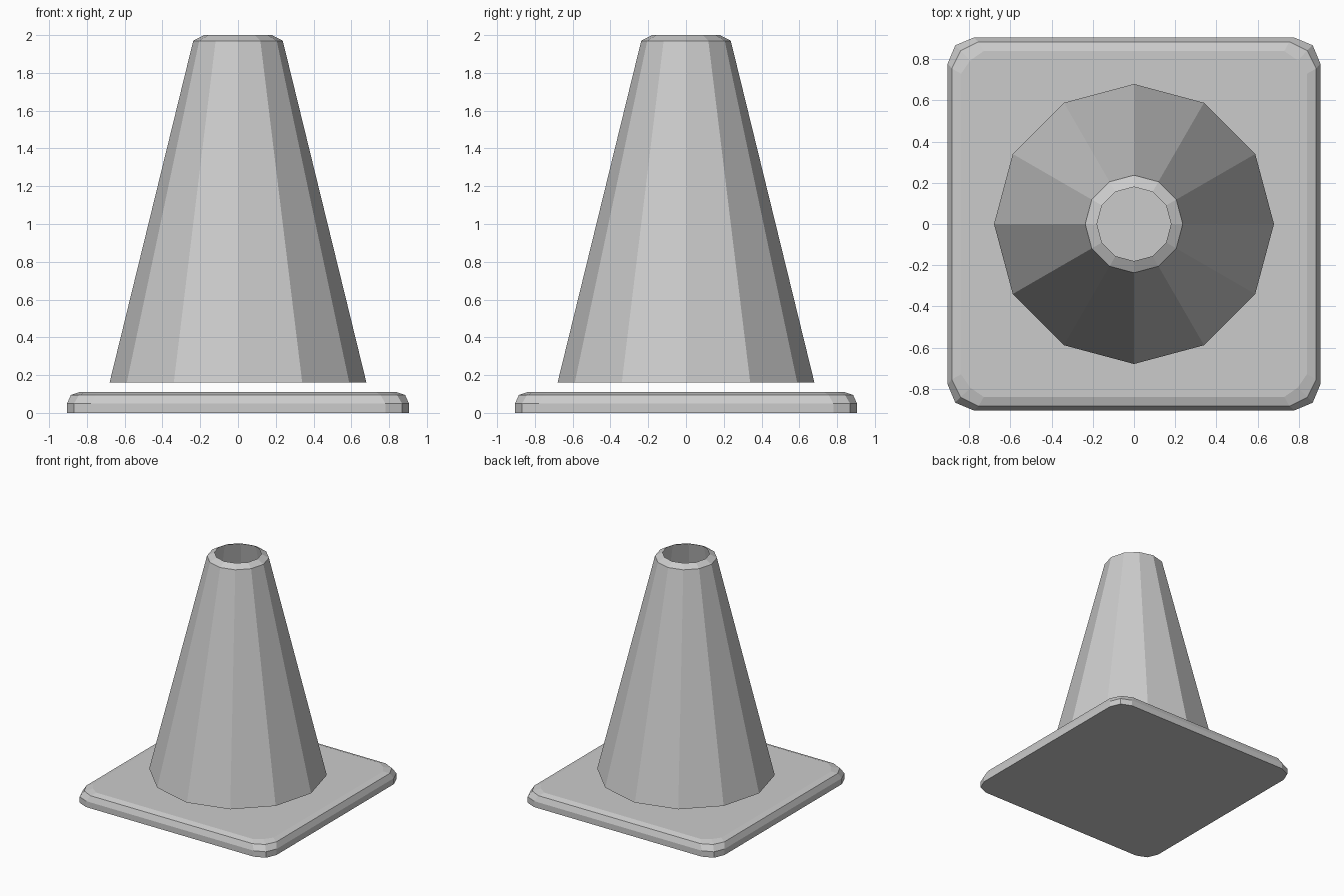
import bpy, bmesh
from math import cos, sin, pi

cube = bpy.data.objects.get("Cube")
if cube:
    bpy.data.objects.remove(cube, do_unlink=True)

grey = bpy.data.materials.new("plain grey")
grey.use_nodes = True
colour = (0.6, 0.6, 0.6, 1)
grey.diffuse_color = colour
grey.node_tree.nodes["Principled BSDF"].inputs["Base Color"].default_value = colour


def loft(name, rings, cap):
    """Join stacked rings of points with flat faces, optionally capping both ends."""
    bm = bmesh.new()
    loops = [[bm.verts.new(p) for p in ring] for ring in rings]
    for low, high in zip(loops, loops[1:]):
        for i in range(len(low)):
            j = (i + 1) % len(low)
            bm.faces.new((low[i], low[j], high[j], high[i]))
    if cap:
        bm.faces.new(loops[0][::-1])
        bm.faces.new(loops[-1])
    mesh = bpy.data.meshes.new(name)
    bm.to_mesh(mesh)
    bm.free()
    mesh.materials.append(grey)
    obj = bpy.data.objects.new(name, mesh)
    bpy.context.collection.objects.link(obj)
    return obj


def circle(radius, z, sides=12):
    return [(radius * cos(2 * pi * i / sides), radius * sin(2 * pi * i / sides), z)
            for i in range(sides)]


def rounded_square(half, straight, corner, z):
    """Square outline with each corner cut by two facets."""
    ring = []
    for k in range(4):
        c, s = round(cos(k * pi / 2)), round(sin(k * pi / 2))
        for x, y in ((half, straight), (corner, corner), (straight, half)):
            ring.append((x * c - y * s, x * s + y * c, z))
    return ring


# Square foot with a softened upper rim
loft("base_plate", [
    rounded_square(0.905, 0.78, 0.868, 0),
    rounded_square(0.905, 0.78, 0.868, 0.05),
    rounded_square(0.885, 0.755, 0.842, 0.095),
    rounded_square(0.84, 0.73, 0.795, 0.11),
], cap=True)

# Hollow twelve-sided cone with a chamfered lip, held just above the foot
loft("cone_body", [circle(0.68, 0.16), circle(0.237, 1.97), circle(0.18, 2.0)], cap=False)
